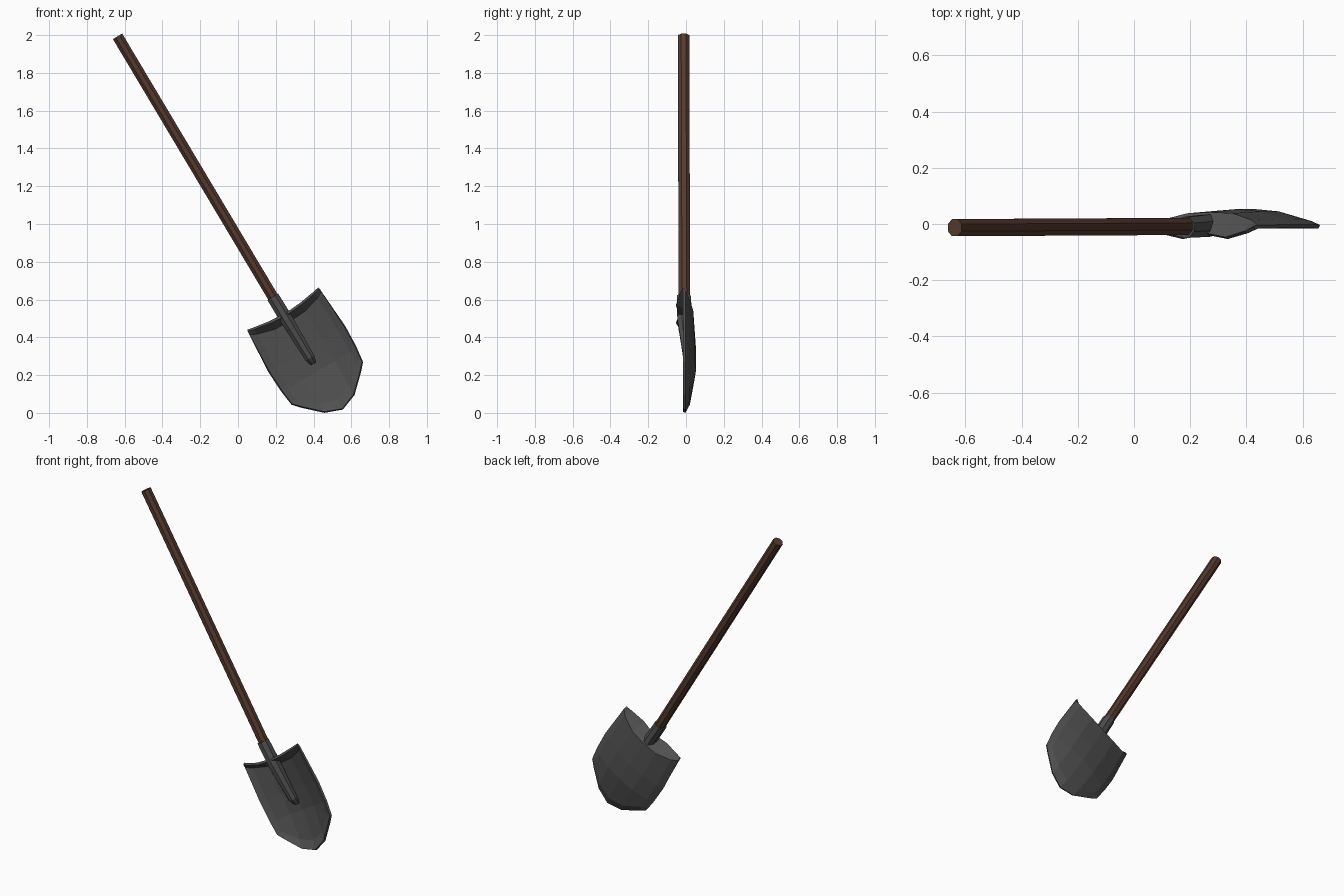
import bpy, bmesh, math
from mathutils import Matrix

if "Cube" in bpy.data.objects:
    bpy.data.objects.remove(bpy.data.objects["Cube"])

# Shovel frame: local z runs up the handle, local origin is the blade tip
PLACE = Matrix.Translation((0.54, 0, 0.012)) @ Matrix.Rotation(math.radians(-30.8), 4, 'Y')


def material(name, rgb):
    m = bpy.data.materials.new(name)
    m.diffuse_color = (*rgb, 1)
    m.use_nodes = True
    m.node_tree.nodes["Principled BSDF"].inputs["Base Color"].default_value = m.diffuse_color
    return m


def make_object(name, bm, mat):
    bmesh.ops.recalc_face_normals(bm, faces=bm.faces[:])
    bm.transform(PLACE)
    me = bpy.data.meshes.new(name)
    bm.to_mesh(me)
    bm.free()
    me.materials.append(mat)
    ob = bpy.data.objects.new(name, me)
    bpy.context.collection.objects.link(ob)
    return ob


def tube(name, rings, mat, sides=8):
    """Closed faceted tube through rings of (v, x, y, rx, ry)."""
    bm = bmesh.new()
    loops = []
    for v, x, y, rx, ry in rings:
        angles = [2 * math.pi * (i + 0.5) / sides for i in range(sides)]
        loops.append([bm.verts.new((x + rx * math.cos(a), y + ry * math.sin(a), v)) for a in angles])
    for a, b in zip(loops, loops[1:]):
        for i in range(sides):
            j = (i + 1) % sides
            bm.faces.new((a[i], a[j], b[j], b[i]))
    bm.faces.new(loops[0])
    bm.faces.new(loops[-1])
    return make_object(name, bm, mat)


wood = material("wood", (0.09, 0.042, 0.027))
steel = material("steel", (0.08, 0.08, 0.08))

# Handle
tube("handle", [(0.50, 0.003, -0.008, 0.031, 0.033),
                (2.305, 0.003, -0.013, 0.031, 0.033)], wood)

# Tapered socket running down onto the blade
tube("socket", [(0.70, 0.003, -0.012, 0.036, 0.040),
                (0.56, 0.004, -0.006, 0.037, 0.043),
                (0.32, 0.006, 0.010, 0.029, 0.026),
                (0.285, 0.006, 0.022, 0.016, 0.014)], steel)

# Blade: half-width fractions, then rows of (half width, heights, depths) per fraction
FRACTIONS = (0, 0.42, 0.84, 1)
ROWS = [
    (0.220, (0.585, 0.592, 0.607, 0.615), (-0.035, -0.050, -0.028, -0.014)),  # foot-rest lip
    (0.222, (0.545, 0.550, 0.575, 0.595), (0.036, 0.032, 0.008, -0.010)),     # fold
    (0.234, (0.37, 0.37, 0.37, 0.37), (0.046, 0.038, 0.012, -0.008)),
    (0.229, (0.24, 0.24, 0.24, 0.25), (0.046, 0.038, 0.010, -0.008)),
    (0.221, (0.055, 0.085, 0.165, 0.185), (0.014, 0.014, 0.004, -0.009)),     # inner rim line
    (0.218, (0.000, 0.035, 0.122, 0.160), (-0.010, -0.010, -0.010, -0.010)),  # cutting edge
]
bm = bmesh.new()
grid = []
for width, heights, depths in ROWS:
    half = list(zip(FRACTIONS, heights, depths))
    full = [(-f, h, d) for f, h, d in reversed(half[1:])] + half
    grid.append([bm.verts.new((0.016 + f * width, d, h)) for f, h, d in full])
for a, b in zip(grid, grid[1:]):
    for i in range(len(a) - 1):
        bm.faces.new((a[i], b[i], b[i + 1], a[i + 1]))
blade = make_object("blade", bm, steel)
sheet = blade.modifiers.new("thickness", 'SOLIDIFY')
sheet.thickness = 0.014
sheet.offset = 0
